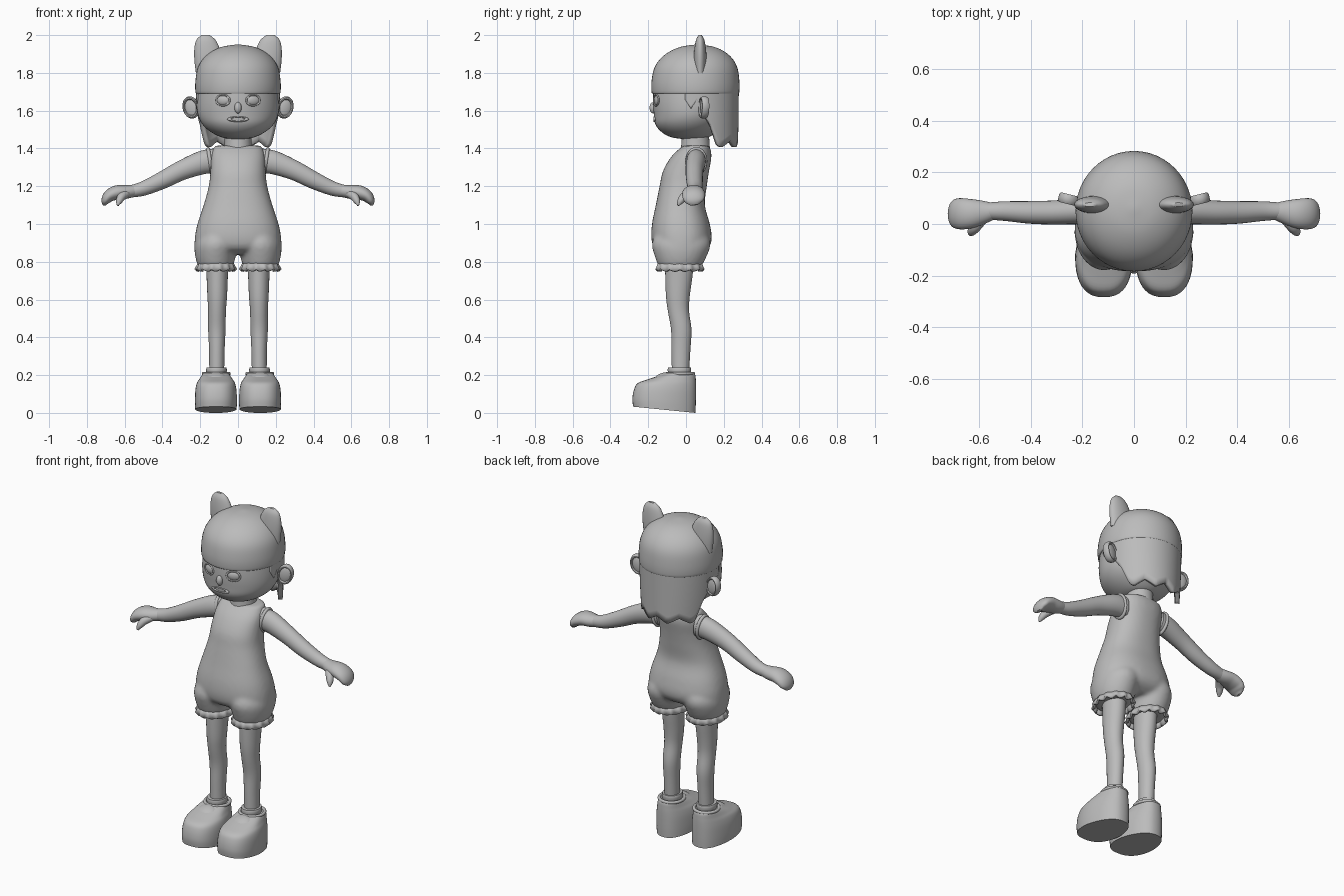
import bpy, bmesh, math
from mathutils import Vector

if "Cube" in bpy.data.objects:
    bpy.data.objects.remove(bpy.data.objects["Cube"])

grey = bpy.data.materials.new("plain_grey")
grey.use_nodes = True
grey.diffuse_color = (0.5, 0.5, 0.5, 1)
grey.node_tree.nodes["Principled BSDF"].inputs["Base Color"].default_value = (0.5, 0.5, 0.5, 1)


def finish(obj, name, mirror=False, angle=50):
    obj.name = name
    obj.data.materials.clear()
    obj.data.materials.append(grey)
    bpy.ops.object.select_all(action="DESELECT")
    obj.select_set(True)
    bpy.context.view_layer.objects.active = obj
    bpy.ops.object.transform_apply(location=True, rotation=True, scale=True)
    bpy.ops.object.shade_smooth_by_angle(angle=math.radians(angle))
    if mirror:
        obj.modifiers.new("mirror", "MIRROR")
    return obj


def from_bmesh(bm, name, mirror=False, angle=50):
    bmesh.ops.recalc_face_normals(bm, faces=bm.faces)
    mesh = bpy.data.meshes.new(name)
    bm.to_mesh(mesh)
    bm.free()
    obj = bpy.data.objects.new(name, mesh)
    bpy.context.collection.objects.link(obj)
    return finish(obj, name, mirror, angle)


def smooth_path(keys, steps=4):
    """Catmull-Rom interpolation of cross-section tuples."""
    out = []
    for i in range(len(keys) - 1):
        p = [keys[max(0, min(len(keys) - 1, i + k))] for k in (-1, 0, 1, 2)]
        for s in range(steps):
            t = s / steps
            out.append([b + 0.5 * t * (c - a + t * (2*a - 5*b + 4*c - d + t * (3*(b - c) + d - a)))
                        for a, b, c, d in zip(*p)])
    return out + [list(keys[-1])]


def spow(v, e):
    return math.copysign(abs(v) ** e, v)


def loft(bm, keys, n=32, power=2.0, follow=False, warp=None):
    """Skin (x, y, z, radius, radius) sections, level or following the path."""
    rings, path = [], smooth_path(keys)
    for i, (x, y, z, a, b) in enumerate(path):
        u, v = Vector((1, 0, 0)), Vector((0, 1, 0))
        if follow:
            t = Vector(path[min(i + 1, len(path) - 1)][:3]) - Vector(path[max(i - 1, 0)][:3])
            u = Vector((0, 1, 0))
            v = t.cross(u).normalized()
            u = v.cross(t).normalized()
        ring = []
        for k in range(n):
            w = 2 * math.pi * k / n
            p = Vector((x, y, z)) + u * a * spow(math.cos(w), 2 / power) + v * b * spow(math.sin(w), 2 / power)
            ring.append(bm.verts.new(warp(p) if warp else p))
        rings.append(ring)
    for r, s in zip(rings, rings[1:]):
        for k in range(n):
            bm.faces.new((r[k], r[(k + 1) % n], s[(k + 1) % n], s[k]))
    bm.faces.new(rings[0])
    bm.faces.new(rings[-1])


def part(name, keys, mirror=False, **kw):
    bm = bmesh.new()
    loft(bm, keys, **kw)
    return from_bmesh(bm, name, mirror)


def ball(name, loc, size, mirror=True, rot=(0, 0, 0)):
    bpy.ops.mesh.primitive_uv_sphere_add(segments=24, ring_count=14, location=loc, rotation=rot)
    obj = bpy.context.object
    obj.scale = size
    return finish(obj, name, mirror)


def hoop(name, loc, size, minor, mirror=True, rot=(math.pi / 2, 0, 0)):
    bpy.ops.mesh.primitive_torus_add(major_radius=1, minor_radius=minor, major_segments=32,
                                     minor_segments=10, location=loc, rotation=rot)
    obj = bpy.context.object
    obj.scale = size
    return finish(obj, name, mirror)


# Head, neck and cap
part("head", [(0, .03, 1.448, .03, .03), (0, .02, 1.46, .09, .1), (0, .015, 1.49, .148, .148),
              (0, .02, 1.53, .19, .183), (0, .03, 1.58, .213, .2), (0, .04, 1.65, .218, .215),
              (0, .05, 1.75, .21, .22)], n=48)
part("neck", [(0, .05, 1.36, .08, .08), (0, .05, 1.42, .072, .075), (0, .05, 1.5, .07, .07)])
part("cap", [(0, .05, 1.69, .216, .225), (0, .05, 1.697, .225, .232), (0, .05, 1.75, .226, .233),
             (0, .052, 1.82, .215, .222), (0, .055, 1.87, .189, .195), (0, .058, 1.91, .145, .15),
             (0, .06, 1.938, .085, .088), (0, .06, 1.95, .01, .01)], n=48)
part("cap_ear", [(.145, .075, 1.8, .078, .032), (.155, .075, 1.87, .076, .034),
                 (.164, .075, 1.93, .067, .03), (.17, .075, 1.975, .05, .022),
                 (.172, .075, 2.0, .022, .008)], mirror=True, n=24)

# Hair sheet with a jagged lower edge, wrapped round the back of the head
bm = bmesh.new()
columns, count, rows = [], 78, 8
for i in range(count + 1):
    w = math.radians(-104 + 208 * i / count)
    side = abs(math.degrees(w))
    low = 1.405 if side < 58 else 1.405 + (side - 58) * .0075 if side < 86 else 1.61
    low += .035 * abs((i % 13) / 6.5 - 1) if side < 86 else .05 * abs((side - 96) / 8)
    col = []
    for j in range(rows + 1):
        z = 1.73 + (low - 1.73) * j / rows
        drop = (1.73 - z) / .33
        r = 1 - .07 * drop ** 2
        col.append(bm.verts.new((.222 * r * math.sin(w), .05 + .23 * (1 - .02 * drop) * math.cos(w), z)))
    columns.append(col)
for c, d in zip(columns, columns[1:]):
    for j in range(rows):
        bm.faces.new((c[j], c[j + 1], d[j + 1], d[j]))
hair = from_bmesh(bm, "hair")
thick = hair.modifiers.new("thickness", "SOLIDIFY")
thick.thickness = .025
thick.offset = -1 if hair.data.polygons[len(hair.data.polygons) // 2].normal.y > 0 else 1

# Facial features and ears
ball("eye", (.08, -.152, 1.655), (.036, .014, .026), rot=(0, 0, .35))
hoop("eyelid", (.08, -.158, 1.655), (.038, .029, .035), .14, rot=(math.pi / 2, 0, .35))
ball("nose", (0, -.173, 1.615), (.019, .02, .03), mirror=False)
hoop("lips", (0, -.166, 1.555), (.046, .012, .03), .25, mirror=False)
ball("ear", (.243, .095, 1.615), (.042, .017, .054), rot=(0, .25, .25))
hoop("ear_rim", (.249, .095, 1.617), (.037, .05, .1), .2, rot=(math.pi / 2, .25, .25))

# Bodysuit: trunk and two puffed legs fused into one skin
bm = bmesh.new()
loft(bm, [(0, .055, 1.415, .125, .07), (0, .03, 1.36, .142, .105), (0, 0, 1.28, .146, .122),
          (0, -.015, 1.2, .155, .125), (0, -.03, 1.1, .182, .13), (0, -.027, 1.0, .215, .153),
          (0, -.023, .92, .229, .16), (0, -.025, .87, .222, .14), (0, -.025, .84, .15, .09)],
     n=48, power=2.3)
for s in (-1, 1):
    loft(bm, [(s * .1, -.025, .98, .09, .12), (s * .115, -.025, .9, .113, .155),
              (s * .12, -.028, .83, .107, .138), (s * .118, -.032, .772, .092, .112)])
suit = from_bmesh(bm, "bodysuit")
fuse = suit.modifiers.new("fuse", "REMESH")
fuse.mode = "VOXEL"
fuse.voxel_size = .011
fuse.use_smooth_shade = True
relax = suit.modifiers.new("relax", "SMOOTH")
relax.factor = .5
relax.iterations = 6

# Wavy frills under the shorts
bm = bmesh.new()
n, rings = 96, []
for z, a, b, wave in ((.795, .094, .118, 0), (.775, .1, .122, .003), (.755, .108, .127, .006)):
    rings.append([])
    for k in range(n):
        w = 2 * math.pi * k / n
        f = wave * math.cos(14 * w)
        rings[-1].append(bm.verts.new((.118 + (a + f) * math.cos(w), -.032 + (b + f) * math.sin(w), z + f)))
for r, s in zip(rings, rings[1:]):
    for k in range(n):
        bm.faces.new((r[k], r[(k + 1) % n], s[(k + 1) % n], s[k]))
frill = from_bmesh(bm, "frill", mirror=True)
frill.modifiers.new("thickness", "SOLIDIFY").thickness = .012

# Arms, shoulder hems and mitten hands
part("arm", [(.12, .055, 1.335, .05, .065), (.19, .052, 1.325, .052, .062), (.3, .045, 1.283, .047, .052),
             (.4, .045, 1.232, .044, .046), (.5, .05, 1.188, .038, .038), (.57, .05, 1.172, .033, .032)],
     mirror=True, follow=True, n=24)
hoop("shoulder_hem", (.148, .055, 1.332), (.066, .05, .06), .16, rot=(0, math.pi / 2 + .15, 0))
part("hand", [(.54, .05, 1.178, .03, .03), (.59, .045, 1.17, .047, .036), (.64, .04, 1.167, .058, .038),
              (.68, .04, 1.15, .06, .033), (.702, .042, 1.122, .05, .023), (.708, .045, 1.1, .02, .008)],
     mirror=True, follow=True, n=24)
part("thumb", [(.59, .02, 1.16, .022, .022), (.615, -.01, 1.145, .022, .022),
               (.63, -.03, 1.12, .017, .017), (.636, -.042, 1.098, .005, .005)],
     mirror=True, follow=True, n=16)

# Legs
part("leg", [(.11, -.035, .86, .062, .075), (.11, -.037, .74, .057, .073), (.11, -.043, .62, .052, .063),
             (.111, -.04, .54, .047, .056), (.112, -.025, .44, .046, .054), (.112, -.027, .33, .041, .05),
             (.113, -.03, .18, .039, .044)], mirror=True, n=28)


# Chunky shoes: narrower heel, sole rising towards the toe
def shoe_shape(p):
    heel = max(0, (p.y + .12) / .17)
    lift = max(0, 1 - p.z / .2)
    return Vector((.117 + (p.x - .117) * (1 - .22 * heel), p.y, p.z + (.05 - p.y) * .1 * lift))


shoe_sections = [(z, (f + b) / 2, (b - f) / 2, rx) for z, f, b, rx in (
    (0, -.28, .05, .11), (.05, -.284, .052, .112), (.11, -.275, .053, .11), (.15, -.255, .053, .103),
    (.175, -.2, .052, .092), (.198, -.14, .05, .082), (.21, -.11, .044, .074))]
part("shoe", [(.117, y, z, rx, ry) for z, y, ry, rx in shoe_sections],
     mirror=True, n=40, power=2.5, warp=shoe_shape)
hoop("shoe_collar", (.115, -.03, .208), (.068, .07, .07), .13, rot=(0, 0, 0))
part("sock_cuff", [(.114, -.035, .19, .05, .057), (.114, -.035, .225, .055, .062), (.114, -.035, .24, .052, .06)],
     mirror=True, n=28)
ball("shoe_tongue", (.117, -.125, .18), (.06, .055, .03), rot=(.4, 0, 0))
